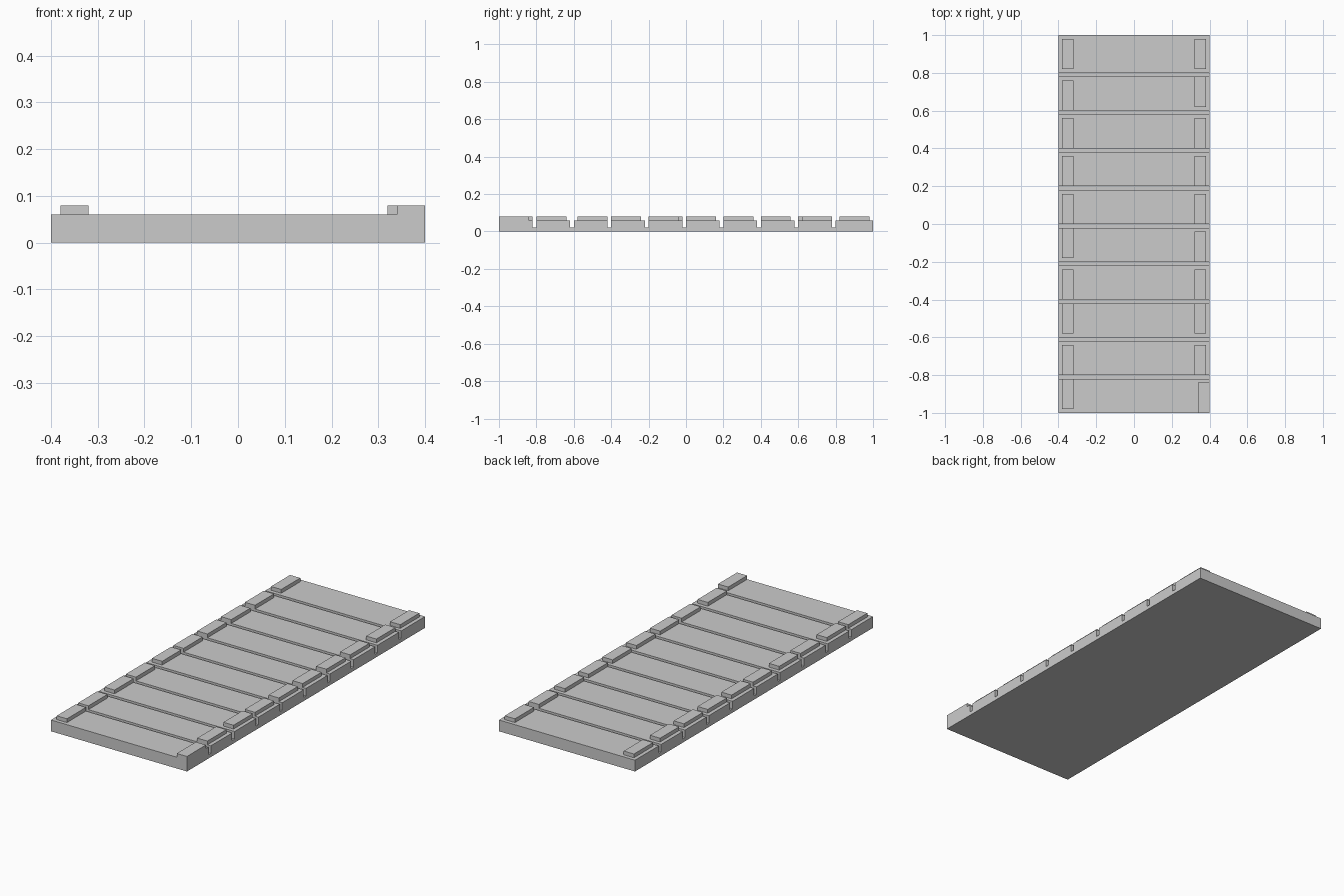
import bpy, bmesh
from mathutils import Vector

if "Cube" in bpy.data.objects:
    bpy.data.objects.remove(bpy.data.objects["Cube"])

PITCH, GAP = 0.2, 0.02
HALF_W, FLOOR, DECK, TOP = 0.4, 0.02, 0.06, 0.08


def make_object(name, bm):
    bmesh.ops.recalc_face_normals(bm, faces=bm.faces)
    mesh = bpy.data.meshes.new(name)
    bm.to_mesh(mesh)
    bm.free()
    obj = bpy.data.objects.new(name, mesh)
    bpy.context.collection.objects.link(obj)
    return obj


def box(name, x0, x1, y0, y1, z0, z1):
    bm = bmesh.new()
    bmesh.ops.create_cube(bm, size=1)
    bmesh.ops.scale(bm, vec=(x1 - x0, y1 - y0, z1 - z0), verts=bm.verts)
    bmesh.ops.translate(bm, vec=((x0 + x1) / 2, (y0 + y1) / 2, (z0 + z1) / 2), verts=bm.verts)
    return make_object(name, bm)


# Plank deck: side profile with a narrow groove between planks, extruded across x
profile = [(-1, 0), (1, 0), (1, DECK)]
for i in range(4, -5, -1):
    y = i * PITCH
    profile += [(y, DECK), (y, FLOOR), (y - GAP, FLOOR), (y - GAP, DECK)]
profile.append((-1, DECK))

bm = bmesh.new()
face = bm.faces.new([bm.verts.new((-HALF_W, y, z)) for y, z in profile])
side = bmesh.ops.extrude_face_region(bm, geom=[face])
moved = [v for v in side["geom"] if isinstance(v, bmesh.types.BMVert)]
bmesh.ops.translate(bm, vec=Vector((2 * HALF_W, 0, 0)), verts=moved)
make_object("plank_deck", bm)

# Raised end blocks: front edge offset from each plank's front, in 0.02 steps
left_steps = [1, 0, 1, 0, 1, 0, 0, 0, 0, 1]
right_steps = [0, 0, 1, 0, 0, 0, 0, 0, 1, 1]
for i in range(10):
    front = -1 + i * PITCH
    y = front + left_steps[i] * 0.02
    box(f"left_block_{i + 1}", -0.38, -0.32, y, y + 0.16, DECK, TOP)
    y = front + right_steps[i] * 0.02
    shift = 0.02 if i == 0 else 0  # the front right block sits flush in the corner
    box(f"right_block_{i + 1}", 0.32 + shift, 0.38 + shift, y, y + 0.16, DECK, TOP)
